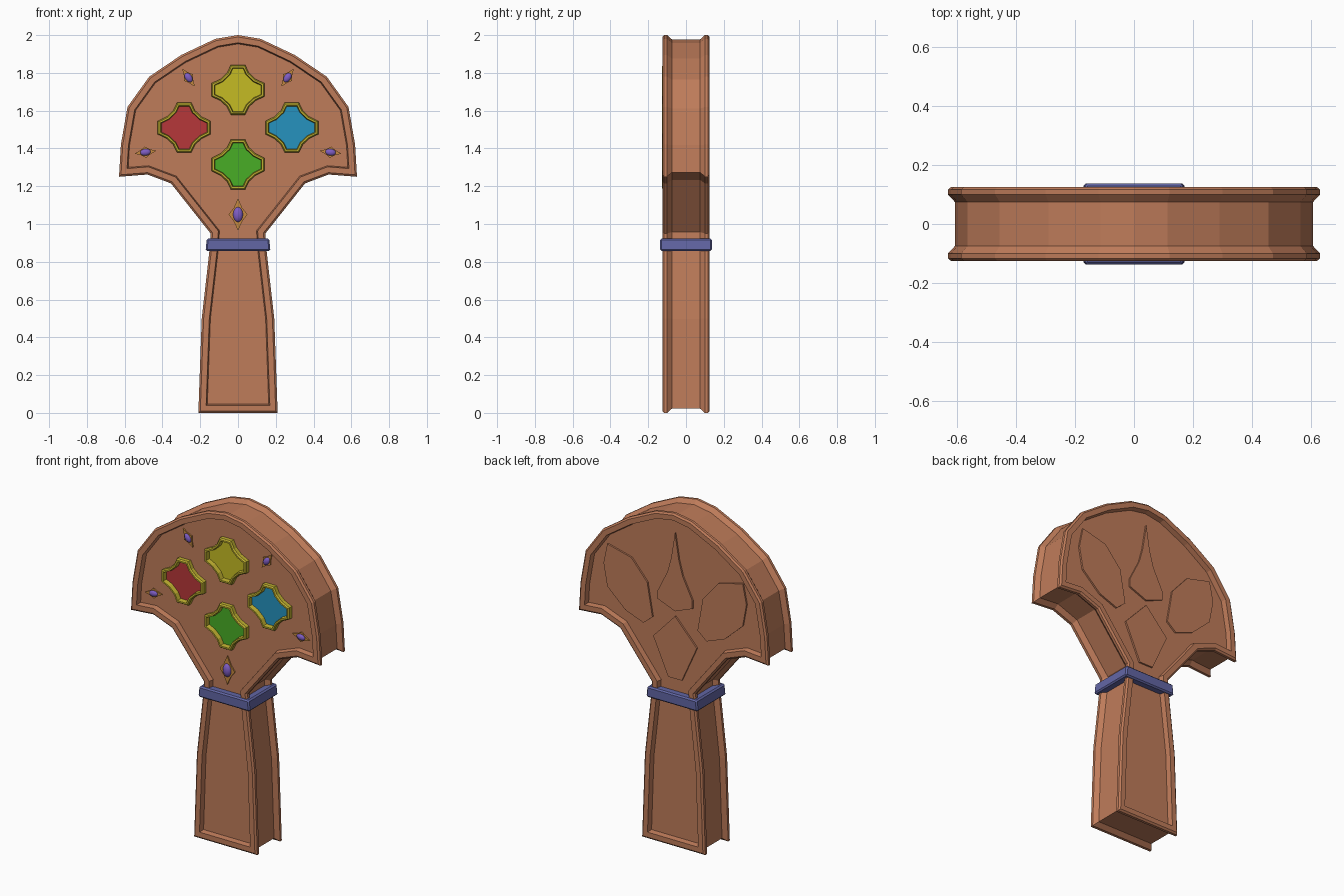
import bpy, bmesh, math
from mathutils import Vector, Matrix

if "Cube" in bpy.data.objects:
    bpy.data.objects.remove(bpy.data.objects["Cube"])


def material(name, r, g, b):
    m = bpy.data.materials.new(name)
    m.diffuse_color = (r, g, b, 1)
    m.use_nodes = True
    m.node_tree.nodes["Principled BSDF"].inputs["Base Color"].default_value = m.diffuse_color
    return m


BROWN = material("warm brown", 0.52, 0.20, 0.102)
GOLD = material("yellow gold", 0.53, 0.44, 0.03)
TAN = material("amber setting", 0.56, 0.25, 0.05)
BAND = material("slate blue", 0.122, 0.133, 0.376)
PURPLE = material("purple", 0.21, 0.11, 0.55)
YELLOW = material("yellow", 0.56, 0.50, 0.017)
RED = material("red", 0.47, 0.038, 0.041)
BLUE = material("blue", 0.019, 0.29, 0.52)
GREEN = material("green", 0.065, 0.42, 0.019)


def finish(bm, name, mat):
    bmesh.ops.recalc_face_normals(bm, faces=bm.faces)
    me = bpy.data.meshes.new(name)
    bm.to_mesh(me)
    bm.free()
    me.materials.append(mat)
    ob = bpy.data.objects.new(name, me)
    bpy.context.collection.objects.link(ob)
    return ob


def inset(points, d):
    """Mitred inward offset of a counter-clockwise outline."""
    if d == 0:
        return points
    out = []
    n = len(points)
    for i in range(n):
        p0, p, p1 = (Vector(points[j % n]) for j in (i - 1, i, i + 1))
        a, b = (p - p0).normalized(), (p1 - p).normalized()
        na, nb = Vector((-a.y, a.x)), Vector((-b.y, b.x))
        out.append(p + (na + nb) * d / (1 + na.dot(nb)))
    return out


def loft(name, points, layers, mat, ring=False):
    """Join inset copies of an outline at successive depths (inset, y)."""
    bm = bmesh.new()
    loops = [[bm.verts.new((p[0], y, p[1])) for p in inset(points, d)]
             for d, y in layers]
    pairs = list(zip(loops, loops[1:]))
    if ring:
        pairs.append((loops[-1], loops[0]))
    else:
        bm.faces.new(loops[0])
        bm.faces.new(loops[-1])
    n = len(points)
    for a, b in pairs:
        for i in range(n):
            j = (i + 1) % n
            bm.faces.new((a[i], a[j], b[j], b[i]))
    return finish(bm, name, mat)


def mirrored(half):
    """Right half, bottom to top, completed on the left."""
    return half + [(-x, z) for x, z in reversed(half) if x > 1e-6]


# Body: fan-shaped head and handle, raised rims on both faces, grooved edge
PANEL = 0.095
body = mirrored([(0.21, 0), (0.192, 0.5), (0.15, 0.87), (0.145, 0.95),
                 (0.355, 1.215), (0.48, 1.262), (0.63, 1.25), (0.62, 1.42),
                 (0.585, 1.62), (0.47, 1.78), (0.30, 1.895), (0.12, 1.98),
                 (0, 2.0)])
half = [(0.046, PANEL), (0.04, 0.125), (0.01, 0.125), (0, 0.116),
        (0, 0.1), (0.022, 0.075)]
loft("body", body,
     [(d, -y) for d, y in half] + [(d, y) for d, y in reversed(half)], BROWN)

# Band around the neck
bm = bmesh.new()
bmesh.ops.create_cube(bm, size=1)
for v in bm.verts:
    w = 0.165 if v.co.z > 0 else 0.172
    v.co = (math.copysign(w, v.co.x), math.copysign(0.137, v.co.y),
            0.923 if v.co.z > 0 else 0.857)
bmesh.ops.bevel(bm, geom=bm.edges[:], offset=0.008, segments=1, affect='EDGES')
finish(bm, "neck_band", BAND)

# Four large inlays, each with a raised gold frame
quarter = [(0.14, 0.035), (0.092, 0.058), (0.058, 0.09), (0.038, 0.132)]
star = mirrored([(x, -z) for x, z in reversed(quarter)] + quarter)
for name, cx, cz, mat in (("top", 0, 1.71, YELLOW), ("left", -0.285, 1.51, RED),
                          ("right", 0.285, 1.51, BLUE), ("bottom", 0, 1.315, GREEN)):
    pts = [(x + cx, z + cz) for x, z in star]
    loft(name + "_frame", pts, [(0, -0.09), (0, -0.118), (0.006, -0.126),
                                (0.015, -0.126), (0.02, -0.09)], GOLD, ring=True)
    loft(name + "_inlay", pts, [(0.017, -0.092), (0.017, -0.099)], mat)

# Small oval stones on pointed settings: x, z, tilt, length, width
for i, (cx, cz, tilt, ln, wd) in enumerate((
        (0, 1.05, 0, 0.085, 0.05),
        (0.262, 1.775, -35, 0.058, 0.03), (-0.262, 1.775, 35, 0.058, 0.03),
        (0.49, 1.38, -97, 0.058, 0.03), (-0.49, 1.38, 97, 0.058, 0.03))):
    t = math.radians(tilt)
    shape = [(wd, 0), (wd * 0.45, ln * 0.42), (0, ln), (-wd * 0.45, ln * 0.42),
             (-wd, 0), (-wd * 0.45, -ln * 0.42), (0, -ln), (wd * 0.45, -ln * 0.42)]
    pts = [(cx + x * math.cos(t) - z * math.sin(t),
            cz + x * math.sin(t) + z * math.cos(t)) for x, z in shape]
    loft(f"setting_{i}", pts, [(0, -0.09), (0, -0.103)], TAN)
    bm = bmesh.new()
    k = 1.0 if i == 0 else 0.7
    bmesh.ops.create_uvsphere(
        bm, u_segments=12, v_segments=8, radius=1,
        matrix=Matrix.Translation((cx, -0.101, cz)) @ Matrix.Rotation(-t, 4, 'Y')
        @ Matrix.Diagonal((0.027 * k, 0.02 * k, 0.04 * k, 1)))
    stone = finish(bm, f"stone_{i}", PURPLE)
    for p in stone.data.polygons:
        p.use_smooth = True

# Low raised petals on the back
petal = [(0.15, 1.33), (0.21, 1.28), (0.33, 1.325), (0.45, 1.435),
         (0.475, 1.57), (0.45, 1.69), (0.29, 1.65), (0.185, 1.53)]
petals = {
    "side_petal_right": petal,
    "side_petal_left": [(-x, z) for x, z in reversed(petal)],
    "top_petal": mirrored([(0, 1.405), (0.115, 1.45), (0.115, 1.5),
                           (0.05, 1.63), (0.025, 1.72), (0, 1.875)]),
    "lower_petal": mirrored([(0.045, 1.0), (0.145, 1.22), (0, 1.375)]),
}
for name, pts in petals.items():
    loft(name, pts, [(0, PANEL - 0.005), (0, PANEL + 0.01)], BROWN)
